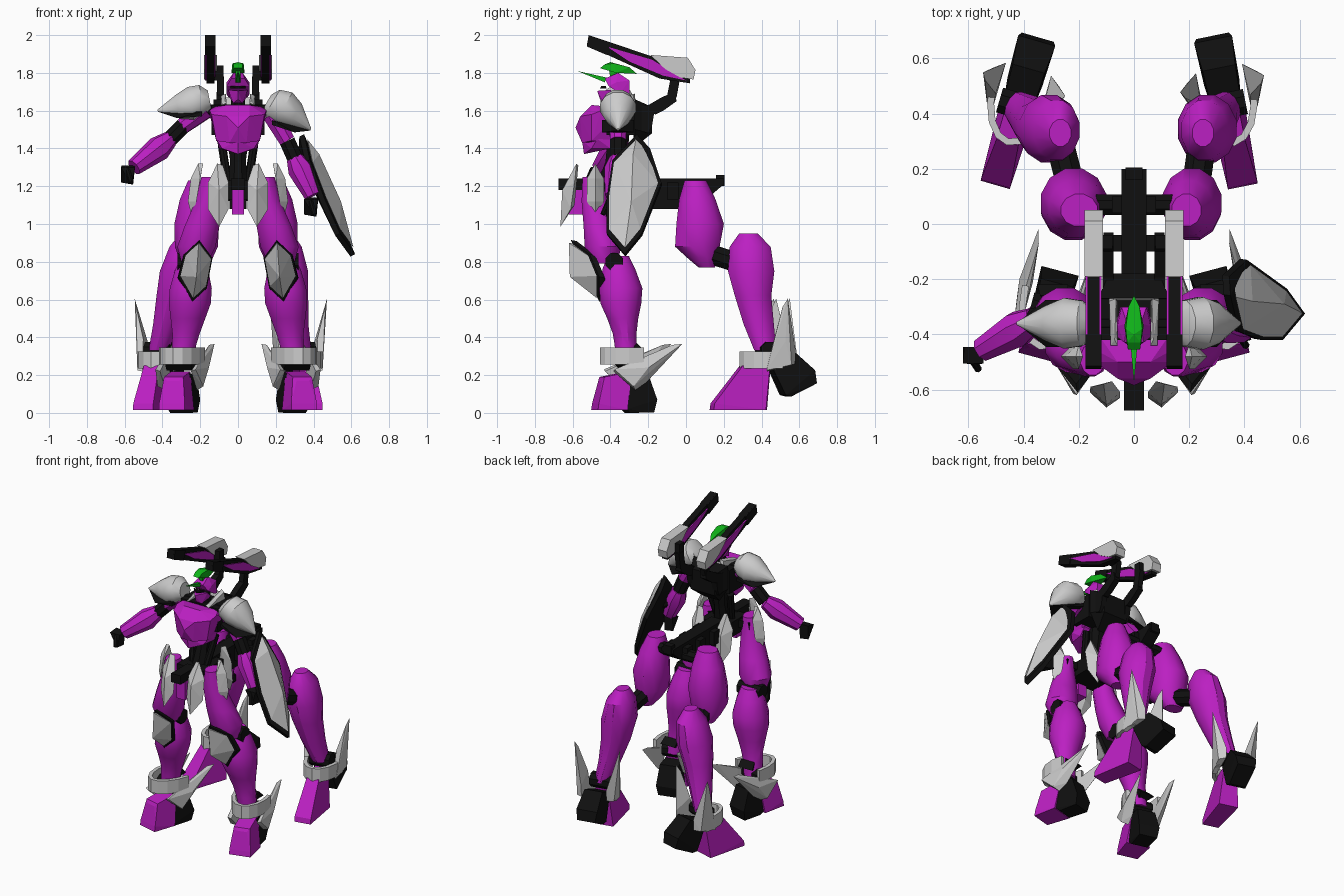
import bpy, bmesh, math
from mathutils import Vector, Matrix


def mat(name, rgb):
    m = bpy.data.materials.new(name)
    m.diffuse_color = (*rgb, 1)
    return m


PURPLE = mat("purple", (0.5, 0.014, 0.54))
BLACK = mat("black", (0.005, 0.005, 0.005))
GREEN = mat("green", (0.005, 0.45, 0.01))
GREY = None
smooth = []


def finish(name, bm, m):
    bmesh.ops.recalc_face_normals(bm, faces=bm.faces)
    me = bpy.data.meshes.new(name)
    bm.to_mesh(me)
    bm.free()
    ob = bpy.data.objects.new(name, me)
    bpy.context.collection.objects.link(ob)
    if m:
        me.materials.append(m)
    return ob


def hull(name, pts, m=GREY, s=1, sym=False, M=None):
    """Faceted convex part; s flips x, sym adds the mirrored points."""
    pts = [Vector(p) for p in pts]
    if sym:
        pts += [Vector((-p.x, p.y, p.z)) for p in pts if p.x]
    bm = bmesh.new()
    for p in pts:
        p = M @ p if M else p
        bm.verts.new((p.x * s, p.y, p.z))
    bmesh.ops.convex_hull(bm, input=bm.verts[:])
    bmesh.ops.delete(bm, geom=[v for v in bm.verts if not v.link_faces], context='VERTS')
    bmesh.ops.dissolve_limit(bm, angle_limit=0.02, verts=bm.verts[:], edges=bm.edges[:])
    return finish(name, bm, m)


def box(name, x, y, z, m=GREY, s=1):
    return hull(name, [(a, b, c) for a in x for b in y for c in z], m, s)


def prism(name, yz, x, m=GREY, s=1):
    return hull(name, [(a, b, c) for a in x for b, c in yz], m, s)


def loft(name, secs, m, s=1, n=12, axis=None):
    """Rings (x, y, z, rx, ry) stacked along an axis and capped."""
    a, b = Vector(secs[0][:3]), Vector(secs[-1][:3])
    R = Vector(axis or (b - a)).to_track_quat('Z', 'Y').to_matrix()
    bm, rings = bmesh.new(), []
    for x, y, z, rx, ry in secs:
        ring = []
        for i in range(n):
            t = math.tau * (i + 0.5) / n
            p = Vector((x, y, z)) + R @ Vector((rx * math.cos(t), ry * math.sin(t), 0))
            ring.append(bm.verts.new((p.x * s, p.y, p.z)))
        rings.append(ring)
    for r, q in zip(rings, rings[1:]):
        for i in range(n):
            bm.faces.new((r[i], r[(i + 1) % n], q[(i + 1) % n], q[i]))
    bm.faces.new(rings[0])
    bm.faces.new(rings[-1])
    ob = finish(name, bm, m)
    smooth.append(ob)
    return ob


def rod(name, p, q, r, m=BLACK, s=1, n=8, r2=None):
    return loft(name, [(*p, r, r), (*q, r2 or r, r2 or r)], m, s, n)


def shell(name, outline, ridge, back, s=1):
    """Grey ridged plate on a black rim."""
    o = [Vector(p) for p in outline]
    c, back = sum(o, Vector()) / len(o), Vector(back)
    hull(name + "_rim", o + [p + back for p in o], BLACK, s)
    hull(name + "_face", [c + (p - c) * 0.9 - back * 0.3 for p in o] + ridge, GREY, s)


def foot(name, ankle, yaw, heel_pitch, wing_pitch, length, width, depth, flare, cuff_z, s):
    A = Matrix.Translation(ankle) @ Matrix.Rotation(yaw, 4, 'Z')
    H = A @ Matrix.Rotation(heel_pitch, 4, 'X') @ Matrix.Diagonal((1, depth, 1, 1))
    W = A @ Matrix.Rotation(wing_pitch, 4, 'X')
    lo, w = 0.015 - ankle[2], width
    hull(name + "_toe", [(w, -length, lo), (w + .01, -.02, lo), (w, -length + .005, lo + .035), (w * .75, -.14, -.08),
                         (w * .75, .01, -.05), (w * .5, -.15, -.1), (w * .85, -length + .07, lo + .09)], PURPLE, s, True, A)
    hull(name + "_heel", [(.065, -.02, -.25), (.055, .0, -.27), (.06, .13, -.268), (.07, .145, -.2), (.06, .1, -.07),
                          (.055, -.02, -.06)], BLACK, s, True, H)
    rod(name + "_ankle", A @ Vector((-.07, 0, 0)), A @ Vector((.07, 0, 0)), .05, BLACK, s)
    for k, side in ((1, "outer"), (-1, "inner")):
        hull(f"{name}_{side}_wing", [(k * x, y, z) for x, y, z in (
            (.085, -.1, -.05), (.11, -.1, -.04), (.085, .02, -.15), (.125, .0, -.13), (.085, .08, -.11), (.135, .08, -.03),
            (.09, .06, .02), (.1 + flare, .22, .09), (.115 + flare, .27, .095))], GREY, s, M=W)
    # cuff around the front of the ankle
    bm, prev = bmesh.new(), None
    for i in range(9):
        t = math.pi * (1 + i / 8)
        pts = [A @ Vector((.12 * math.cos(t), .06 + .21 * math.sin(t), cuff_z + h)) for h in (-.045, .045)]
        cur = [bm.verts.new((p.x * s, p.y, p.z)) for p in pts]
        if prev:
            bm.faces.new((prev[0], cur[0], cur[1], prev[1]))
        prev = cur
    ob = finish(name + "_cuff", bm, GREY)
    ob.modifiers.new("thickness", 'SOLIDIFY').thickness = .025


# Torso and backpack
box("shoulder_block", (-.14, .14), (-.42, -.27), (1.47, 1.63), BLACK)
rod("shoulder_axle", (-.2, -.36, 1.6), (.2, -.36, 1.6), .035)
hull("backpack", [(.13, -.27, 1.66), (.13, -.27, 1.5), (.09, -.18, 1.62), (.09, -.18, 1.48), (.06, -.28, 1.4)], BLACK, sym=True)
hull("chest_plate", [(.15, -.45, 1.6), (.13, -.4, 1.62), (.15, -.36, 1.58), (.14, -.5, 1.58), (.06, -.56, 1.57), (0, -.585, 1.51),
                     (.115, -.5, 1.44), (.045, -.55, 1.43), (.1, -.38, 1.44), (.06, -.5, 1.63)], PURPLE, sym=True)
hull("abdomen", [(.115, -.47, 1.45), (.1, -.4, 1.4), (.085, -.5, 1.40), (0, -.55, 1.44), (0, -.54, 1.37), (.1, -.36, 1.45)], PURPLE, sym=True)
loft("waist", [(0, -.36, 1.45, .06, .06), (0, -.38, 1.33, .045, .05), (0, -.41, 1.2, .06, .07)], BLACK, n=8, axis=(0, 0, -1))
hull("collar_back", [(.08, -.28, 1.62), (.08, -.26, 1.62), (.07, -.27, 1.67)], GREY, sym=True)

# Head with plume
rod("neck", (0, -.36, 1.6), (0, -.37, 1.7), .04)
hull("helmet", [(.035, -.43, 1.77), (.06, -.37, 1.75), (.045, -.3, 1.76), (.025, -.36, 1.80), (.062, -.35, 1.69), (.06, -.41, 1.73),
                (.05, -.30, 1.67)], PURPLE, sym=True)
hull("face_mask", [(.05, -.4, 1.71), (0, -.47, 1.705), (.025, -.43, 1.64), (.045, -.36, 1.67), (0, -.455, 1.66)], PURPLE, sym=True)
hull("visor", [(.04, -.425, 1.73), (0, -.45, 1.73), (0, -.455, 1.717), (.04, -.42, 1.717)], BLACK, sym=True)
hull("brow_spike", [(.012, -.43, 1.75), (.014, -.42, 1.775), (0, -.575, 1.81)], GREEN, sym=True)
hull("plume_stem", [(.012, -.4, 1.77), (.012, -.36, 1.77), (.015, -.35, 1.83), (.015, -.41, 1.83)], GREEN, sym=True)
hull("plume", [(.022, -.455, 1.825), (.025, -.43, 1.845), (.035, -.37, 1.80), (.03, -.38, 1.85), (0, -.4, 1.857), (.02, -.3, 1.83),
               (0, -.26, 1.795)], GREEN, sym=True)

# Pelvis, centre skirt and rear spine
box("pelvis", (-.1, .1), (-.52, -.3), (1.13, 1.23), BLACK)
box("hip_bar", (-.18, .18), (-.5, -.43), (1.17, 1.22), BLACK)
box("centre_skirt", (-.032, .032), (-.62, -.5), (1.05, 1.19), PURPLE)
box("centre_skirt_cap", (-.036, .036), (-.675, -.5), (1.18, 1.24), BLACK)
prism("rear_spine", [(-.34, 1.24), (-.34, 1.08), (-.02, 1.08), (.13, 1.15), (.2, 1.21), (.2, 1.24)], (-.045, .045), BLACK)
box("tail_stub", (-.03, .03), (.16, .205), (1.2, 1.26), BLACK)
rod("rear_hip_axle", (-.2, .07, 1.16), (.2, .07, 1.16), .04)
for i, y in enumerate((-.22, -.07, .07)):
    box(f"spine_lug_{i}", (-.08, .08), (y - .03, y + .03), (1.13, 1.22), BLACK)

# Everything that comes in pairs: skirts, legs, cannons
for s, side in ((1, "right"), (-1, "left")):
    rod(side + "_waist_piston", (.085, -.36, 1.42), (.055, -.42, 1.22), .022, BLACK, s)
    hull(side + "_collar", [(.06, -.44, 1.64), (.085, -.44, 1.63), (.06, -.28, 1.63), (.09, -.27, 1.63), (.065, -.27, 1.69),
         (.09, -.28, 1.68), (.07, -.42, 1.65)], GREY, s)
    hull(side + "_front_skirt", [(.08, -.57, 1.31), (.11, -.58, 1.32), (.05, -.61, 1.22), (.158, -.59, 1.22), (.05, -.63, 1.08),
         (.16, -.61, 1.08), (.1, -.665, .985), (.1, -.655, 1.18), (.1, -.59, 1.1)], GREY, s)
    hull(side + "_rear_skirt", [(.08, -.3, 1.31), (.11, -.29, 1.32), (.05, -.27, 1.22), (.155, -.29, 1.22), (.05, -.25, 1.08),
         (.15, -.27, 1.08), (.1, -.23, .985), (.1, -.23, 1.18), (.1, -.28, 1.1)], GREY, s)
    hull(side + "_side_skirt", [(.185, -.48, 1.32), (.21, -.48, 1.32), (.2, -.525, 1.24), (.2, -.435, 1.24), (.22, -.525, 1.12),
         (.22, -.435, 1.12), (.245, -.48, 1.04), (.25, -.48, 1.24), (.265, -.48, 1.12)], GREY, s)
    # front leg
    loft(side + "_front_thigh", [(.15, -.49, 1.25, .045, .06), (.16, -.485, 1.12, .068, .07), (.19, -.46, .99, .095, .085),
         (.22, -.44, .88, .105, .1), (.23, -.43, .79, .07, .07)], PURPLE, s, axis=(0, 0, 1))
    rod(side + "_front_knee", (.15, -.38, .8), (.32, -.38, .8), .05, BLACK, s)
    shell(side + "_knee_guard", [(.205, -.61, .915), (.135, -.52, .82), (.165, -.47, .66), (.24, -.46, .59), (.315, -.46, .72),
          (.285, -.51, .84)], [Vector((.208, -.62, .9)), Vector((.22, -.615, .72))], (.005, .03, -.005), s)
    loft(side + "_front_shin", [(.24, -.36, .83, .06, .06), (.245, -.355, .76, .09, .09), (.25, -.345, .66, .115, .118),
         (.255, -.345, .58, .115, .112), (.265, -.335, .5, .095, .085), (.275, -.325, .42, .075, .065), (.285, -.32, .36, .066, .06),
         (.295, -.31, .26, .06, .06)], PURPLE, s, axis=(0, 0, 1))
    hull(side + "_front_calf_strip", [(.24, -.26, .37), (.34, -.26, .37), (.24, -.22, .33), (.35, -.22, .33), (.29, -.33, .28)], BLACK, s)
    foot(side + "_front_foot", (.305, -.31, .27), .26, 0, 0, .18, .07, 1, 0, .03, s)
    # rear leg, the left one splayed a little wider
    k = .085 if s < 0 else 0
    loft(side + "_rear_thigh", [(x + k * .1, y, z, rx + k * .15, ry) for x, y, z, rx, ry in (
        (.19, .05, 1.23, .055, .06), (.2, .06, 1.13, .09, .1), (.21, .075, 1.0, .11, .13), (.212, .06, .88, .105, .122),
        (.215, .09, .82, .08, .085), (.22, .11, .77, .045, .045))], PURPLE, s, axis=(0, 0, 1))
    rod(side + "_rear_knee", (.22, .1, .85), (.25 + k * .3, .32, .78), .055, BLACK, s)
    loft(side + "_rear_shin", [(x + k * t, y, z, rx, ry) for x, y, z, rx, ry, t in (
        (.25, .33, .95, .04, .05, .2), (.255, .34, .88, .085, .112, .3), (.265, .345, .75, .11, .127, .5), (.28, .355, .62, .095, .1, .7),
        (.305, .385, .47, .07, .083, .9), (.335, .42, .33, .055, .06, 1))], PURPLE, s, axis=(0, 0, 1))
    foot(side + "_rear_foot", (.335 + k, .43, .33), .2 if s > 0 else .28, .45, .95, .3, .055, 1.2, .04, -.05, s)
    # shoulder cannon
    prism(side + "_cannon_barrel", [(-.515, 2.0), (-.525, 1.945), (-.14, 1.77), (.02, 1.745), (.02, 1.82), (-.19, 1.88)], (.125, .168), BLACK, s)
    prism(side + "_cannon_muzzle", [(-.515, 2.0), (-.525, 1.94), (-.42, 1.895), (-.4, 1.96)], (.118, .175), BLACK, s)
    prism(side + "_cannon_sleeve", [(-.42, 1.94), (-.3, 1.86), (-.12, 1.785), (.0, 1.76), (-.18, 1.87)], (.118, .175), PURPLE, s)
    prism(side + "_cannon_cover", [(-.19, 1.895), (.01, 1.88), (.05, 1.815), (.04, 1.765), (-.03, 1.775), (-.11, 1.82)], (.112, .18), GREY, s)
    prism(side + "_cannon_arm_upper", [(-.08, 1.78), (-.03, 1.78), (-.05, 1.67), (-.09, 1.64), (-.1, 1.68)], (.075, .11), BLACK, s)
    prism(side + "_cannon_arm_lower", [(-.06, 1.7), (-.05, 1.65), (-.12, 1.6), (-.16, 1.58), (-.25, 1.6), (-.13, 1.67)], (.075, .115), BLACK, s)
    prism(side + "_cannon_arm_base", [(-.16, 1.64), (-.18, 1.52), (-.2, 1.48), (-.26, 1.5), (-.25, 1.62)], (.075, .115), BLACK, s)
    box(side + "_cannon_pivot", (.078, .13), (-.09, -.04), (1.76, 1.84), BLACK, s)

# Arms, posed differently on each side
arms = {
    "left": ([(-.17, -.36, 1.61), (-.29, -.34, 1.52), (-.36, -.345, 1.45), (-.42, -.38, 1.4), (-.55, -.455, 1.3)], (-.585, -.475, 1.26),
             [(-.15, 1.655, .055), (-.19, 1.655, .085), (-.25, 1.635, .095), (-.32, 1.62, .065), (-.425, 1.6, .006)]),
    "right": ([(.18, -.36, 1.58), (.26, -.36, 1.44), (.3, -.36, 1.35), (.33, -.365, 1.29), (.395, -.385, 1.15)], (.385, -.39, 1.09),
              [(.15, 1.64, .055), (.18, 1.64, .085), (.24, 1.615, .098), (.3, 1.575, .075), (.385, 1.5, .006)])}
for side, (p, h, pad) in arms.items():
    rod(side + "_upper_arm", p[0], p[1], .055, PURPLE, r2=.045)
    rod(side + "_elbow", p[1], p[2], .045)
    loft(side + "_forearm", [(*p[2], .045, .045), (*p[3], .068, .068), (*p[4], .045, .045)], PURPLE, n=8)
    hull(side + "_hand", [(h[0] + x, h[1] + y, h[2] + z) for x, y, z in (
        (.035, .03, .05), (-.03, .03, .05), (.04, -.03, .04), (-.035, -.03, .04), (.03, .03, -.05), (-.035, .03, -.04), (.02, -.035, -.05))], BLACK)
    rod(side + "_thumb", (h[0], h[1] - .02, h[2] + .03), (h[0] + .02, h[1] - .05, h[2] - .04), .014)
    loft(side + "_shoulder_pad", [(x, -.36, z, r, r) for x, z, r in pad], GREY)
    tip, d = pad[-1], .06 if side == "left" else .09
    hull(side + "_shoulder_rim", [(pad[i][0], y, pad[i][1] - d - e) for i, e in ((1, 0), (1, .025), (3, 0)) for y in (-.445, -.275)]
         + [(tip[0], -.36, tip[1] - .005)], BLACK)

# Shield on the right arm
shell("shield", [(.35, -.26, 1.475), (.345, -.19, 1.4), (.41, -.13, 1.22), (.555, -.235, .95), (.62, -.325, .84), (.54, -.42, .95),
                 (.46, -.42, 1.13), (.38, -.39, 1.34)], [Vector((.43, -.28, 1.37)), Vector((.545, -.29, 1.12))], (-.025, .004, -.012))
rod("shield_mount", (.34, -.36, 1.27), (.45, -.29, 1.22), .03)

# Rounded limbs: soft faces, crisp edges
for ob in smooth:
    ob.select_set(True)
bpy.context.view_layer.objects.active = smooth[0]
bpy.ops.object.shade_smooth_by_angle(angle=math.radians(32))
